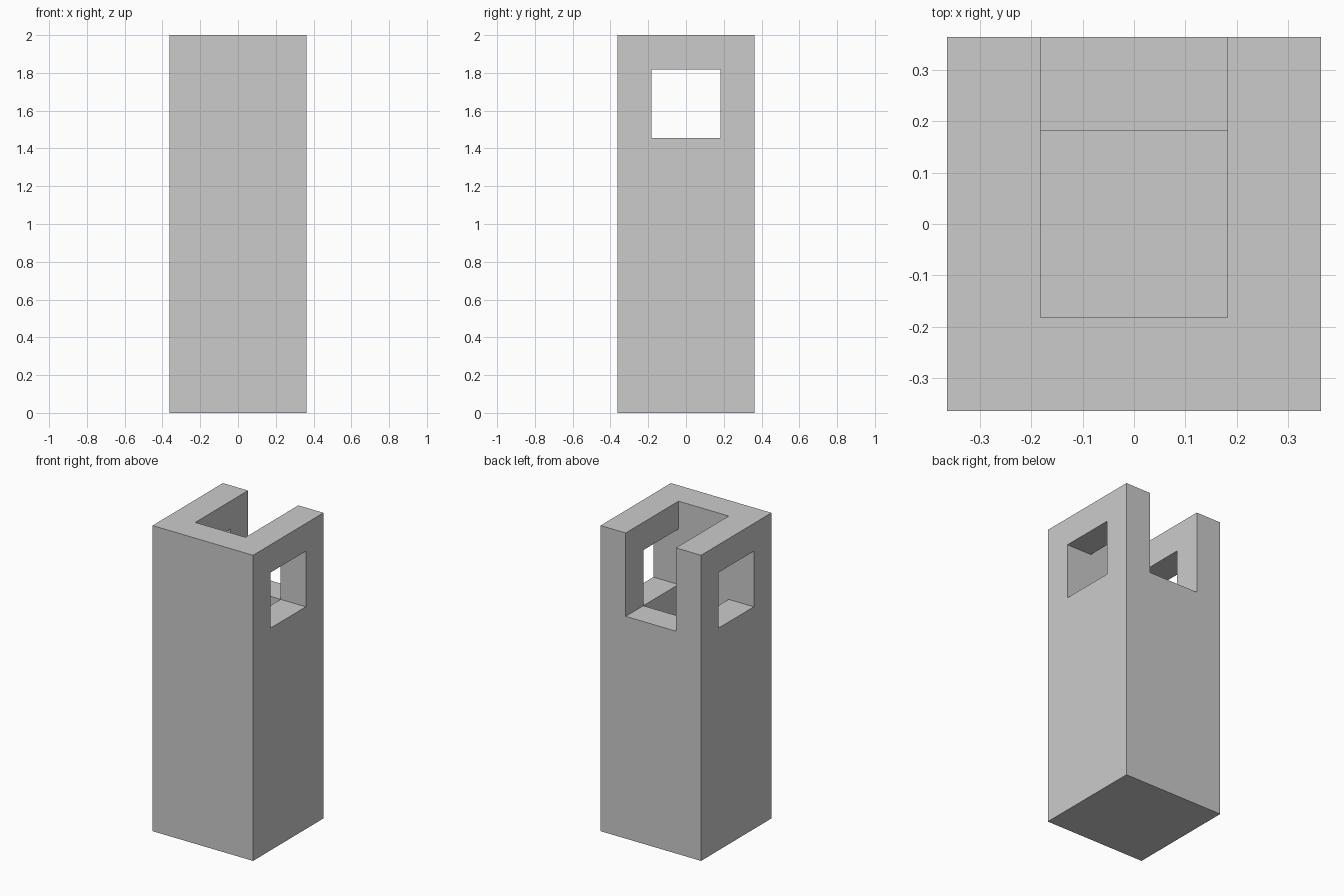
import bpy, bmesh

if "Cube" in bpy.data.objects:
    bpy.data.objects.remove(bpy.data.objects["Cube"])

U = 2 / 11                      # module: the wall thickness
XY = [-2, -1, 1, 2]             # wall / hollow / wall
Z = [0, 1, 8, 10, 11]           # base, shaft, window band, rim


def solid(i, j, k):
    """True where the grid cell is masonry."""
    if not (0 <= i < 3 and 0 <= j < 3 and 0 <= k < 4):
        return False
    if i == 1 and j == 1 and k >= 1:     # central well, open at the top
        return False
    if i == 1 and j == 2 and k >= 2:     # back slot, open at the top
        return False
    if i != 1 and j == 1 and k == 2:     # square side windows
        return False
    return True


def add_side(bm, cell, axis, step):
    """Add the face of a cell that looks along +/- axis."""
    lo = [XY[cell[0]], XY[cell[1]], Z[cell[2]]]
    hi = [XY[cell[0] + 1], XY[cell[1] + 1], Z[cell[2] + 1]]
    a, b = (axis + 1) % 3, (axis + 2) % 3
    verts = []
    for u, v in ((0, 0), (1, 0), (1, 1), (0, 1)):
        p = [0, 0, 0]
        p[axis] = hi[axis] if step > 0 else lo[axis]
        p[a] = hi[a] if u else lo[a]
        p[b] = hi[b] if v else lo[b]
        verts.append(bm.verts.new([c * U for c in p]))
    bm.faces.new(verts if step > 0 else verts[::-1])


# Hollow tower: skin of all the solid cells
bm = bmesh.new()
for i in range(3):
    for j in range(3):
        for k in range(4):
            if not solid(i, j, k):
                continue
            for axis in range(3):
                for step in (-1, 1):
                    n = [i, j, k]
                    n[axis] += step
                    if not solid(*n):
                        add_side(bm, (i, j, k), axis, step)

bmesh.ops.remove_doubles(bm, verts=bm.verts[:], dist=1e-4)
bmesh.ops.recalc_face_normals(bm, faces=bm.faces[:])

mesh = bpy.data.meshes.new("hollow_tower")
bm.to_mesh(mesh)
bm.free()
tower = bpy.data.objects.new("hollow_tower", mesh)
bpy.context.collection.objects.link(tower)
